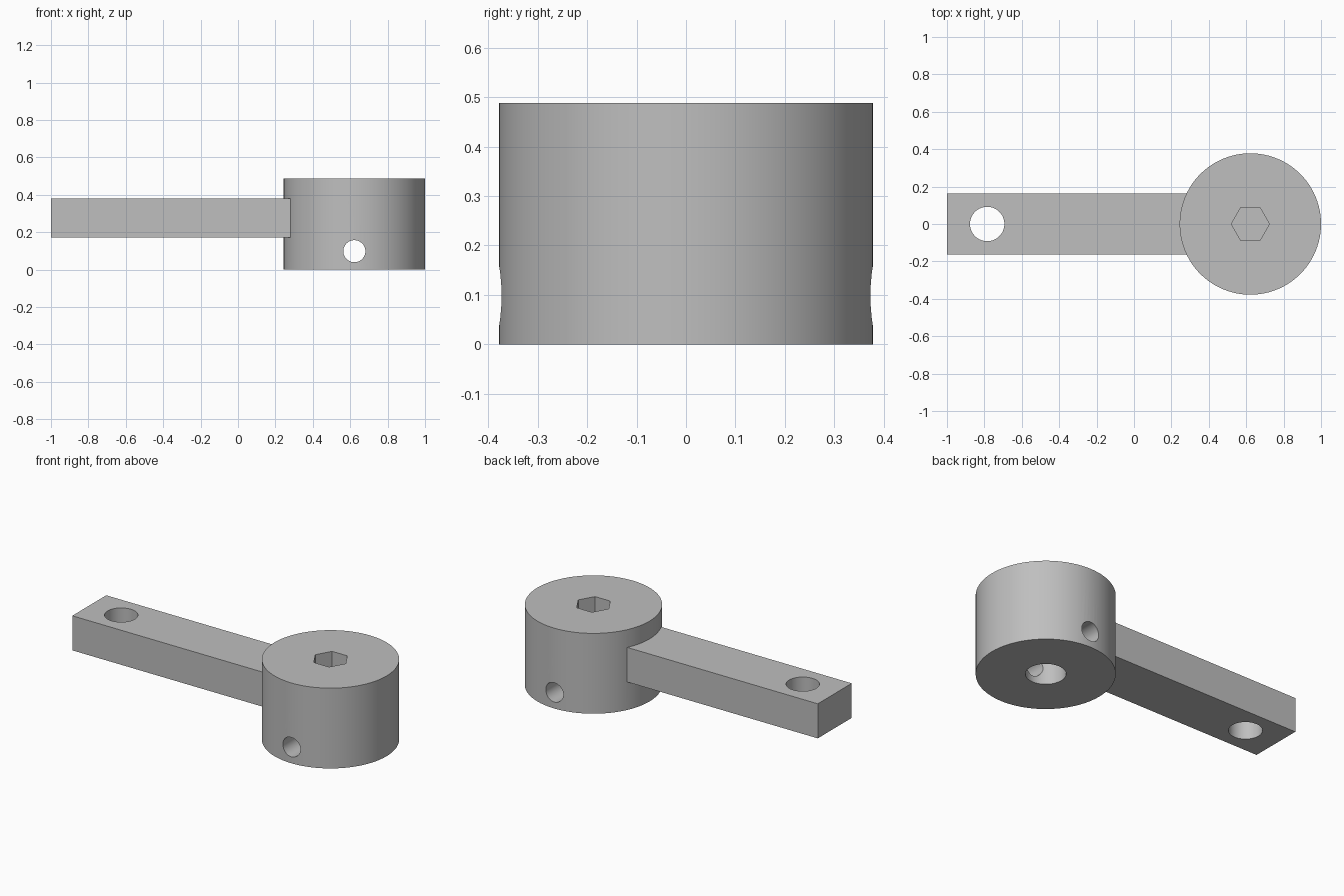
import bpy
import math

cube = bpy.data.objects.get("Cube")
if cube:
    bpy.data.objects.remove(cube, do_unlink=True)

HUB_X, HUB_R, HUB_H = 0.622, 0.378, 0.488
ARM_HALF_W, ARM_LOW, ARM_HIGH = 0.163, 0.17, 0.38

grey = bpy.data.materials.new("plain grey")
grey.use_nodes = True
colour = (0.52, 0.52, 0.52, 1)
grey.diffuse_color = colour
grey.node_tree.nodes["Principled BSDF"].inputs["Base Color"].default_value = colour


def cylinder(name, radius, depth, location, sides=64, rotation=(0, 0, 0)):
    bpy.ops.mesh.primitive_cylinder_add(vertices=sides, radius=radius, depth=depth,
                                        location=location, rotation=rotation)
    obj = bpy.context.object
    obj.name = name
    obj.data.materials.append(grey)
    return obj


def combine(target, tool, operation):
    tool.hide_render = True
    mod = target.modifiers.new(tool.name, 'BOOLEAN')
    mod.operation = operation
    mod.solver = 'EXACT'
    mod.object = tool
    bpy.context.view_layer.objects.active = target
    bpy.ops.object.modifier_apply(modifier=mod.name)
    bpy.data.objects.remove(tool, do_unlink=True)


# Round hub
body = cylinder("lever_with_hub", HUB_R, HUB_H, (HUB_X, 0, HUB_H / 2), sides=96)

# Flat arm running into the hub
arm_end = HUB_X - 0.2
bpy.ops.mesh.primitive_cube_add(size=1, location=((arm_end - 1) / 2, 0, (ARM_LOW + ARM_HIGH) / 2))
arm = bpy.context.object
arm.name = "arm"
arm.scale = (arm_end + 1, 2 * ARM_HALF_W, ARM_HIGH - ARM_LOW)
arm.data.materials.append(grey)
bpy.context.view_layer.update()
combine(body, arm, 'UNION')

# Holes: arm eye, blind shaft bore, cross pin hole and hexagonal socket
bore_depth, socket_depth = 0.27, 0.14
cutters = [
    cylinder("arm_eye", 0.092, 1, (-0.785, 0, 0.27)),
    cylinder("shaft_bore", 0.11, 2 * bore_depth, (HUB_X, 0, 0)),
    cylinder("pin_hole", 0.059, 1, (HUB_X, 0, 0.098), sides=48, rotation=(math.pi / 2, 0, 0)),
    cylinder("hex_socket", 0.102, 2 * socket_depth, (HUB_X, 0, HUB_H), sides=6,
             rotation=(0, 0, math.pi / 2)),
]
bpy.context.view_layer.update()
for cutter in cutters:
    combine(body, cutter, 'DIFFERENCE')

# Smooth the round walls, keep the rims crisp
bpy.ops.object.select_all(action='DESELECT')
body.select_set(True)
bpy.context.view_layer.objects.active = body
bpy.ops.object.shade_smooth_by_angle(angle=math.radians(30))
